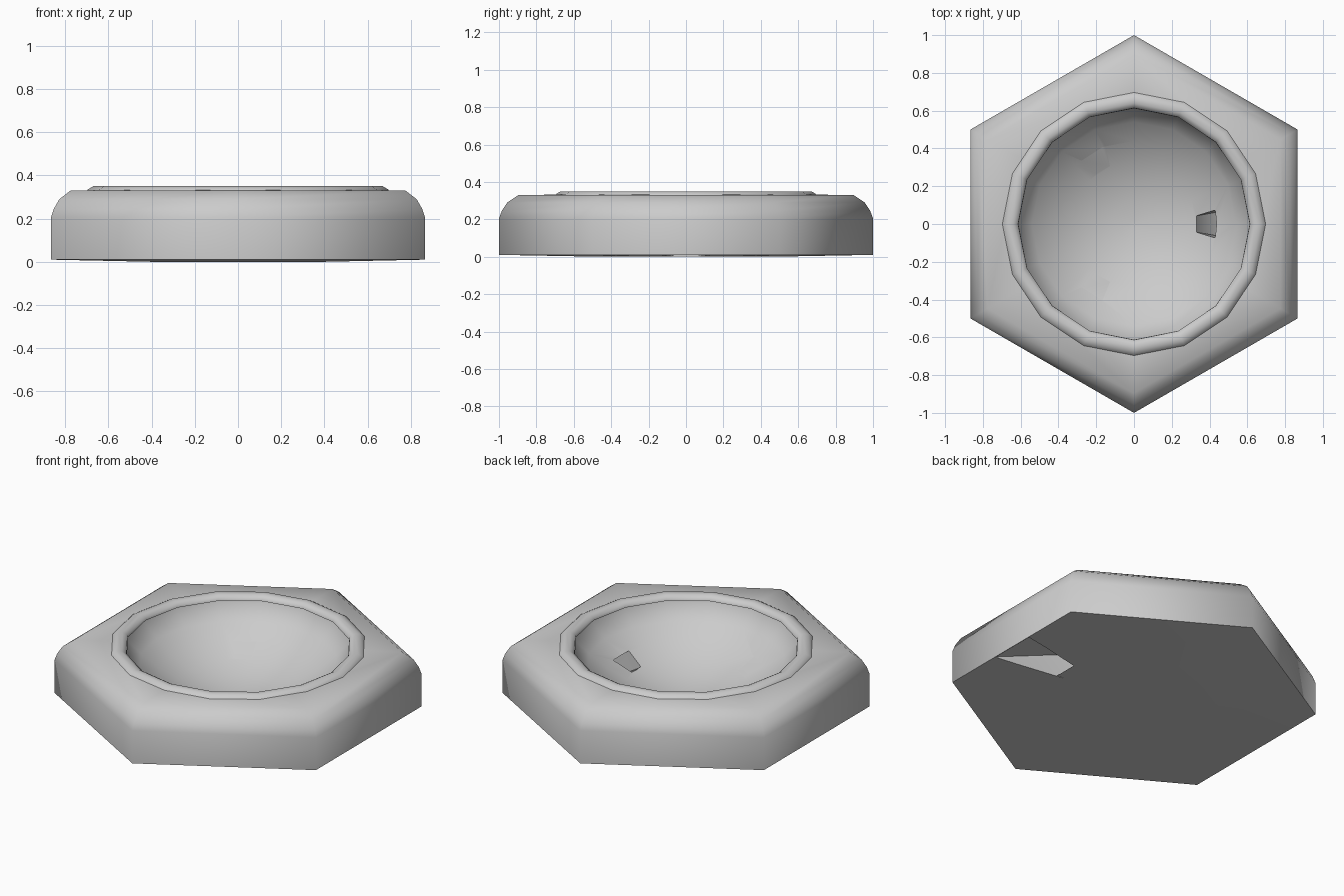
import bpy, bmesh, math
from mathutils import Matrix

if "Cube" in bpy.data.objects:
    bpy.data.objects.remove(bpy.data.objects["Cube"])


def finish(bm, name):
    bmesh.ops.recalc_face_normals(bm, faces=bm.faces)
    me = bpy.data.meshes.new(name)
    bm.to_mesh(me)
    bm.free()
    ob = bpy.data.objects.new(name, me)
    bpy.context.collection.objects.link(ob)
    return ob


def lathe(name, profile, sides, start=0.0, closed=False):
    """Sweep (radius, z) points round z; cap both ends or close the section."""
    bm = bmesh.new()
    rings = []
    for r, z in profile:
        rings.append([bm.verts.new((r * math.cos(start + 2 * math.pi * i / sides),
                                    r * math.sin(start + 2 * math.pi * i / sides), z))
                      for i in range(sides)])
    pairs = list(zip(rings, rings[1:]))
    if closed:
        pairs.append((rings[-1], rings[0]))
    else:
        bm.faces.new(rings[0])
        bm.faces.new(rings[-1])
    for a, b in pairs:
        for i in range(sides):
            j = (i + 1) % sides
            bm.faces.new((a[i], a[j], b[j], b[i]))
    return finish(bm, name)


def bowl_z(r):
    return 0.86 - math.sqrt(0.83 ** 2 - r * r)


def cut(target, cutter):
    mod = target.modifiers.new("cut", "BOOLEAN")
    mod.operation = "DIFFERENCE"
    mod.solver = "EXACT"
    mod.object = cutter
    bpy.context.view_layer.objects.active = target
    bpy.ops.object.modifier_apply(modifier=mod.name)
    bpy.data.objects.remove(cutter)


# Hexagonal body with a rounded shoulder and a slightly lowered underside
body = lathe("hexagonal_body", [(0.46, 0), (1, 0.01), (1, 0.205), (0.985, 0.245),
                                (0.955, 0.29), (0.895, 0.33), (0.7, 0.332)],
             6, math.pi / 6)

# Round bowl hollow
radii = [0.02, 0.12, 0.22, 0.33, 0.44, 0.54, 0.62]
cut(body, lathe("bowl_cutter", [(r, bowl_z(r)) for r in radii] + [(0.625, 0.4)], 16))

# Three drain channels: (radius, z, half width) around the radial section
section = [(0.33, 0.097, 0.043), (0.33, 0.22, 0.043), (0.435, 0.156, 0.075),
           (0.862, 0.012, 0.14), (0.862, -0.05, 0.14), (0.49, -0.05, 0.072),
           (0.49, 0, 0.072)]
for k in range(3):
    bm = bmesh.new()
    left = [bm.verts.new((r, w, z)) for r, z, w in section]
    right = [bm.verts.new((r, -w, z)) for r, z, w in section]
    bm.faces.new(left)
    bm.faces.new(right)
    for i in range(len(section)):
        j = (i + 1) % len(section)
        bm.faces.new((left[i], left[j], right[j], right[i]))
    bmesh.ops.triangulate(bm, faces=bm.faces)
    bm.transform(Matrix.Rotation(k * math.tau / 3, 4, "Z"))
    cut(body, finish(bm, "drain_cutter"))

# Raised rim around the bowl
rim = lathe("bowl_rim", [(0.70, 0.325), (0.695, 0.335), (0.67, 0.35), (0.64, 0.35),
                         (0.615, 0.335), (0.612, 0.32)], 16, closed=True)

# Smooth shading with crisp edges
for ob in (body, rim):
    bpy.ops.object.select_all(action="DESELECT")
    ob.select_set(True)
    bpy.context.view_layer.objects.active = ob
    bpy.ops.object.shade_smooth_by_angle(angle=math.radians(61))
